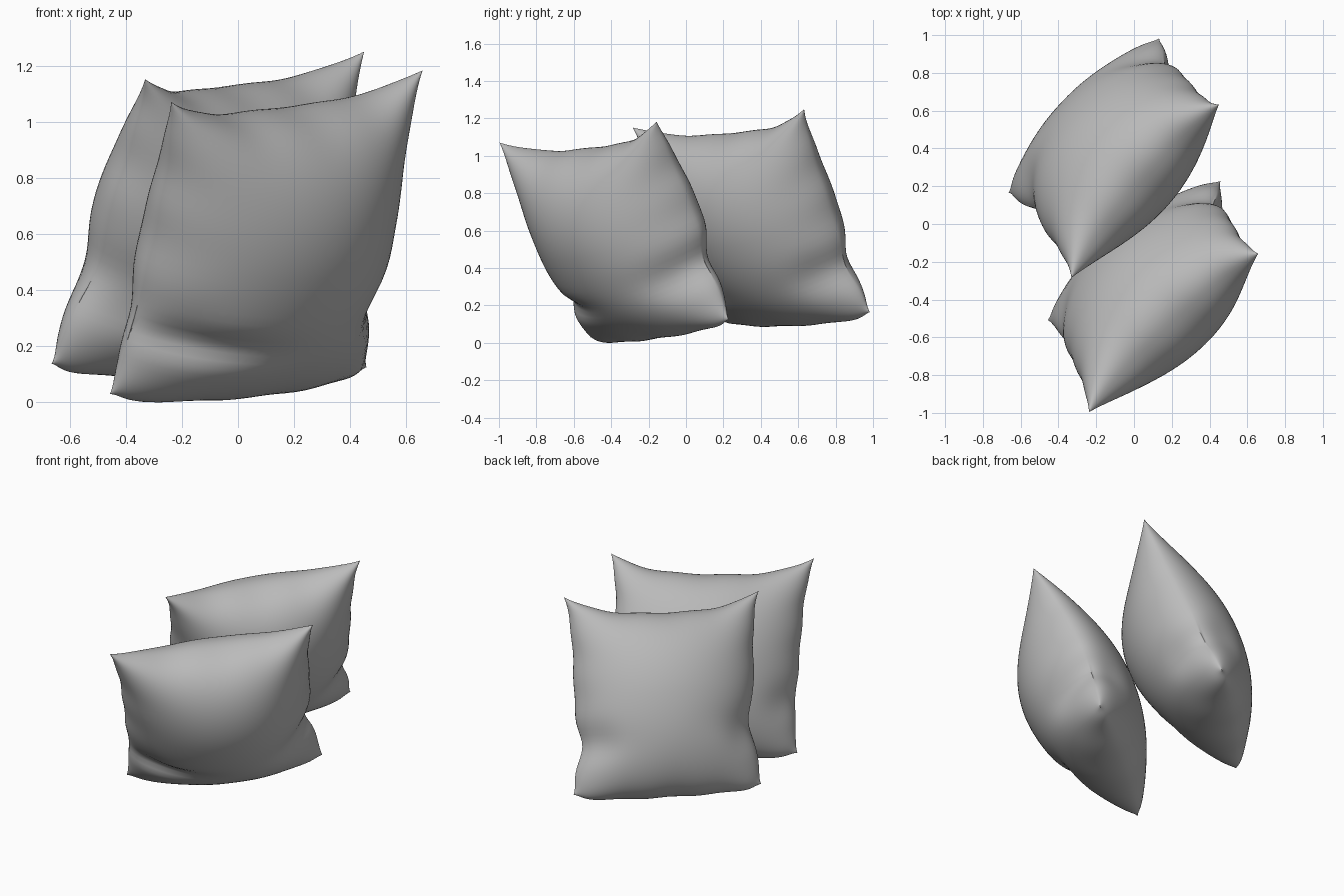
import bpy, bmesh, math
from mathutils import Vector

if "Cube" in bpy.data.objects:
    bpy.data.objects.remove(bpy.data.objects["Cube"], do_unlink=True)

N = 48                          # grid divisions on each face
THICK = {1: 0.37, -1: 0.31}     # stuffing depth of front and back faces

fabric = bpy.data.materials.new("grey fabric")
fabric.use_nodes = True
fabric.diffuse_color = (0.5, 0.5, 0.5, 1)
fabric.node_tree.nodes["Principled BSDF"].inputs["Base Color"].default_value = (0.5, 0.5, 0.5, 1)


def bump(u, v, cu, cv, wu, wv):
    return math.exp(-((u - cu) / wu) ** 2 - ((v - cv) / wv) ** 2)


def outline(u, v, notches, phase):
    """Pull the seams in between the corners, with a pinch above the lower corners."""
    depth, height = notches[u > 0]
    wobble = 0.005 * math.sin(14 * v + phase) * abs(u) ** 4
    side = 0.075 * (1 - abs(v) ** 4) + depth * bump(0, v, 0, height, 1, 0.2) + wobble
    top = 0.19 if v > 0 else -0.05
    end = top * (1 - abs(u) ** 3) + 0.005 * math.sin(12 * u + phase) * abs(v) ** 4
    blunt = 0.025 * bump(abs(u), v, 1, -1, 0.12, 0.12)
    return u * (1 - side - blunt), v * (1 - end - blunt)


def puff(u, v, side, crease):
    """Thickness of the stuffing, with sagging folds at the lower corners."""
    p = 0.46 if v > 0 else 0.52
    t = THICK[side] * max(0, 1 - u * u) ** 0.58 * max(0, 1 - v * v) ** p
    if side > 0:
        t -= crease * bump(u, v, -0.65, -0.52, 0.4, 0.1)
    t -= 0.02 * bump(abs(u), v, 0.85, -0.45, 0.2, 0.18)
    return max(t, 0)


def make_pillow(name, bl, br, tl, tr, crease, bow, notches, phase):
    bl, br, tl, tr = map(Vector, (bl, br, tl, tr))
    normal = (br + tr - bl - tl).cross(tl + tr - bl - br).normalized()
    bm = bmesh.new()
    for side in (1, -1):
        rows = []
        for j in range(N + 1):
            v = math.sin(math.pi * (j / N - 0.5))
            row = []
            for i in range(N + 1):
                u = math.sin(math.pi * (i / N - 0.5))
                a, b = outline(u, v, notches, phase)
                a, b = (a + 1) / 2, (b + 1) / 2
                flat = bl.lerp(br, a).lerp(tl.lerp(tr, a), b)
                # one side seam bows backwards
                shift = side * puff(u, v, side, crease) - bow * (1 - v * v) * max(u, 0) ** 3
                row.append(bm.verts.new(flat + normal * shift))
            rows.append(row)
        for low, high in zip(rows, rows[1:]):
            for i in range(N):
                quad = [low[i], low[i + 1], high[i + 1], high[i]]
                bm.faces.new(quad if side > 0 else quad[::-1])
    # sew both faces together along the seam
    bmesh.ops.remove_doubles(bm, verts=bm.verts, dist=0.0005)
    bmesh.ops.recalc_face_normals(bm, faces=bm.faces)
    mesh = bpy.data.meshes.new(name)
    bm.to_mesh(mesh)
    bm.free()
    mesh.materials.append(fabric)
    obj = bpy.data.objects.new(name, mesh)
    bpy.context.collection.objects.link(obj)
    return obj


# notches: depth and height of the pinch on the left-hand and right-hand seams
pillows = [
    make_pillow("front_pillow", (-0.47, -0.51, 0.03), (0.465, 0.24, 0.13),
                (-0.24, -1.0, 1.09), (0.66, -0.155, 1.2), 0.05, 0.06,
                ((0.01, -0.5), (0.08, -0.4)), 0.5),
    make_pillow("back_pillow", (-0.68, 0.16, 0.14), (0.14, 1.0, 0.165),
                (-0.33, -0.285, 1.17), (0.45, 0.63, 1.27), 0.01, 0.0,
                ((0.07, -0.3), (0.06, -0.5)), 2.0),
]

# rest the pair on the ground
lowest = min(v.co.z for p in pillows for v in p.data.vertices)
for p in pillows:
    for v in p.data.vertices:
        v.co.z -= lowest

# smooth cloth with a crisp seam
bpy.ops.object.select_all(action='DESELECT')
for p in pillows:
    p.select_set(True)
bpy.context.view_layer.objects.active = pillows[0]
bpy.ops.object.shade_smooth_by_angle(angle=math.radians(50))
